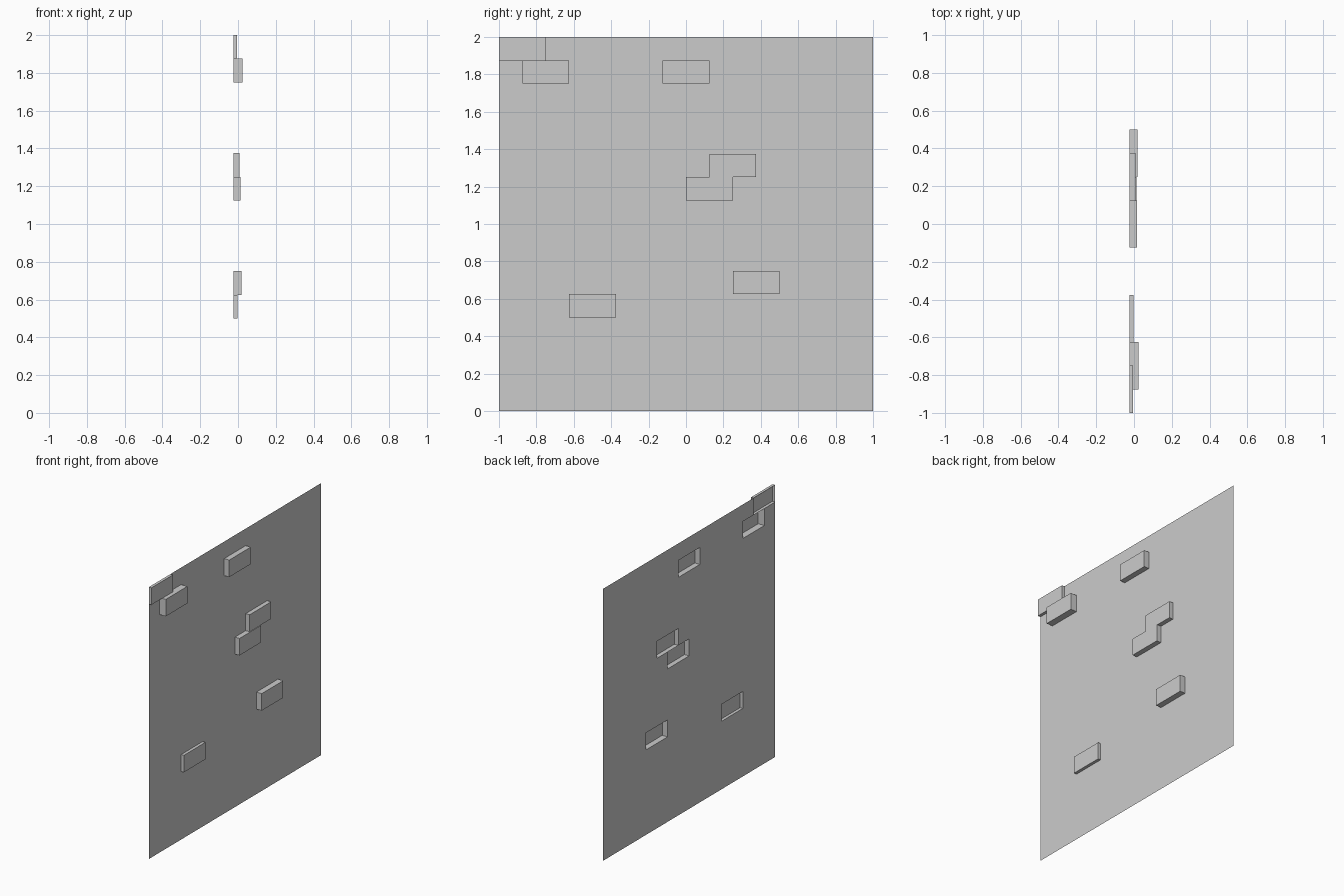
import bpy, bmesh

if "Cube" in bpy.data.objects:
    bpy.data.objects.remove(bpy.data.objects["Cube"])

BRICK_W, BRICK_H = 0.25, 0.125
BACK = -0.025

# (course, left edge y) -> front x of the bricks that stick out
RAISED = {
    (15, -1.0): -0.004,
    (14, -0.875): 0.025,
    (14, -0.125): 0.016,
    (10, 0.125): 0.007,
    (9, 0.0): 0.012,
    (5, 0.25): 0.018,
    (4, -0.625): -0.003,
}

bm = bmesh.new()


def quad(*points):
    return bm.faces.new([bm.verts.new(p) for p in points])


def brick(y0, y1, z0, z1, front):
    """One brick face; raised bricks get side walls and stay open behind."""
    ring = [(y0, z0), (y1, z0), (y1, z1), (y0, z1)]
    quad(*[(front, y, z) for y, z in ring])
    if front > BACK:
        for i in range(4):
            a, b = ring[i], ring[(i + 1) % 4]
            quad((BACK, *a), (BACK, *b), (front, *b), (front, *a))


# Running-bond courses, every other one shifted by half a brick
for row in range(16):
    z = row * BRICK_H
    start = -1.0 if row % 2 else -1.0 - BRICK_W / 2
    for col in range(9):
        left = start + col * BRICK_W
        y0, y1 = max(left, -1.0), min(left + BRICK_W, 1.0)
        if y1 > y0:
            brick(y0, y1, z, z + BRICK_H, RAISED.get((row, left), BACK))

bmesh.ops.remove_doubles(bm, verts=bm.verts, dist=0.0001)

# Wall object
mesh = bpy.data.meshes.new("brick_wall")
bm.to_mesh(mesh)
bm.free()
bpy.context.collection.objects.link(bpy.data.objects.new("brick_wall", mesh))
